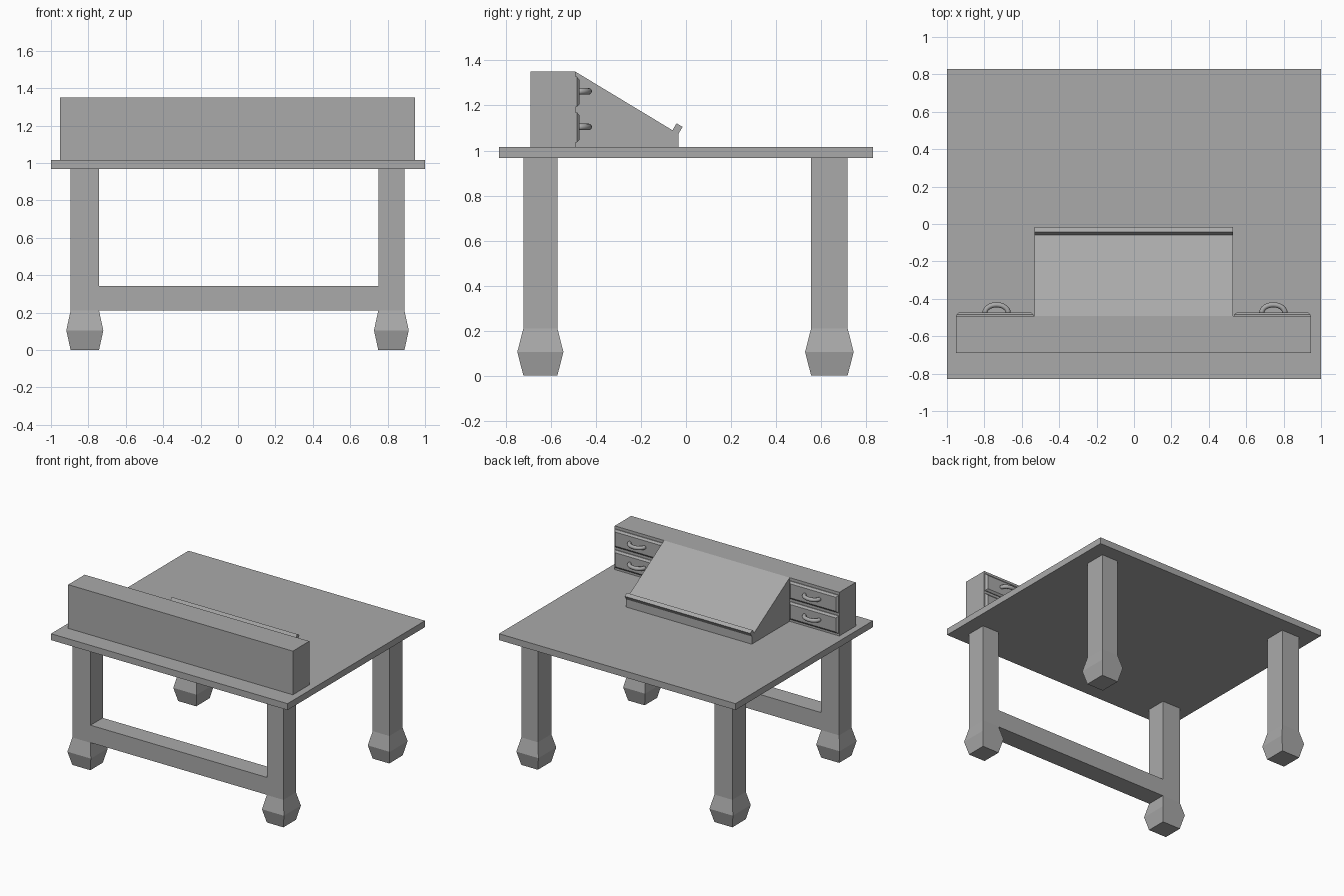
import bpy, bmesh, math
from mathutils import Vector

if "Cube" in bpy.data.objects:
    bpy.data.objects.remove(bpy.data.objects["Cube"])

grey = bpy.data.materials.new("warm_grey")
grey.diffuse_color = (0.4, 0.4, 0.4, 1)
grey.use_nodes = True
grey.node_tree.nodes["Principled BSDF"].inputs["Base Color"].default_value = grey.diffuse_color


def finish(name, bm, smooth=False):
    bmesh.ops.recalc_face_normals(bm, faces=bm.faces)
    mesh = bpy.data.meshes.new(name)
    bm.to_mesh(mesh)
    bm.free()
    mesh.materials.append(grey)
    for p in mesh.polygons:
        p.use_smooth = smooth
    obj = bpy.data.objects.new(name, mesh)
    bpy.context.collection.objects.link(obj)
    return obj


def loft(name, rings, smooth=False):
    """Skin a stack of equal-length point rings and cap both ends."""
    bm = bmesh.new()
    rows = [[bm.verts.new(p) for p in ring] for ring in rings]
    n = len(rows[0])
    for a, b in zip(rows, rows[1:]):
        for i in range(n):
            j = (i + 1) % n
            bm.faces.new((a[i], a[j], b[j], b[i]))
    bm.faces.new(rows[0])
    bm.faces.new(rows[-1])
    return finish(name, bm, smooth)


def rect(cx, cy, hx, hy, z):
    return [(cx + sx * hx, cy + sy * hy, z)
            for sx, sy in ((-1, -1), (1, -1), (1, 1), (-1, 1))]


def box(name, x0, x1, y0, y1, z0, z1):
    c = ((x0 + x1) / 2, (y0 + y1) / 2, (x1 - x0) / 2, (y1 - y0) / 2)
    return loft(name, [rect(*c, z0), rect(*c, z1)])


# Table top and the drawer cabinet standing on it
box("table_top", -1, 1, -0.83, 0.83, 0.967, 1.016)
box("drawer_cabinet", -0.953, 0.947, -0.69, -0.491, 1.016, 1.35)

# Square legs with swollen feet
for side, cx, hx in (("left", -0.819, 0.076), ("right", 0.82, 0.07)):
    for end, cy, hy in (("front", -0.647, 0.0755), ("back", 0.637, 0.081)):
        loft(f"{end}_{side}_leg", [
            rect(cx, cy, hx, hy, 0),
            rect(cx, cy, hx + 0.023, hy + 0.027, 0.105),
            rect(cx, cy, hx, hy, 0.21),
            rect(cx, cy, hx, hy, 0.97)])

# Stretcher between the front legs
box("stretcher", -0.75, 0.755, -0.72, -0.573, 0.21, 0.343)

# Sloped writing desk with a raised lip at its lower edge
profile = [(-0.491, 1.016), (-0.033, 1.016), (-0.033, 1.075), (-0.015, 1.105),
           (-0.042, 1.121), (-0.06, 1.09), (-0.491, 1.35)]
loft("writing_slope", [[(x, y, z) for y, z in profile] for x in (-0.533, 0.53)])


def drawer(name, x0, x1, z0, z1):
    """Raised panel with bevelled border."""
    def ring(inset, y):
        return [(x0 + inset, y, z0 + inset), (x1 - inset, y, z0 + inset),
                (x1 - inset, y, z1 - inset), (x0 + inset, y, z1 - inset)]
    loft(name, [ring(0, -0.495), ring(0, -0.485), ring(0.014, -0.473)])


def handle(name, cx, cz):
    """Half-ring pull lying level against the drawer."""
    rings = []
    for i in range(17):
        a = math.pi * i / 16
        out = Vector((math.cos(a), math.sin(a), 0))
        base = Vector((cx + 0.062 * math.cos(a), -0.475 + 0.043 * math.sin(a), cz))
        rings.append([base + out * 0.014 * math.cos(t) + Vector((0, 0, 0.0145 * math.sin(t)))
                      for t in (2 * math.pi * k / 12 for k in range(12))])
    loft(name, rings, True)


# Two drawers with pulls on each side of the slope
for side, x0, x1, hx in (("left", -0.95, -0.537, -0.735), ("right", 0.535, 0.944, 0.745)):
    for level, z0, z1, hz in (("lower", 1.035, 1.17, 1.105), ("upper", 1.193, 1.328, 1.263)):
        drawer(f"{level}_{side}_drawer", x0, x1, z0, z1)
        handle(f"{level}_{side}_pull", hx, hz)
